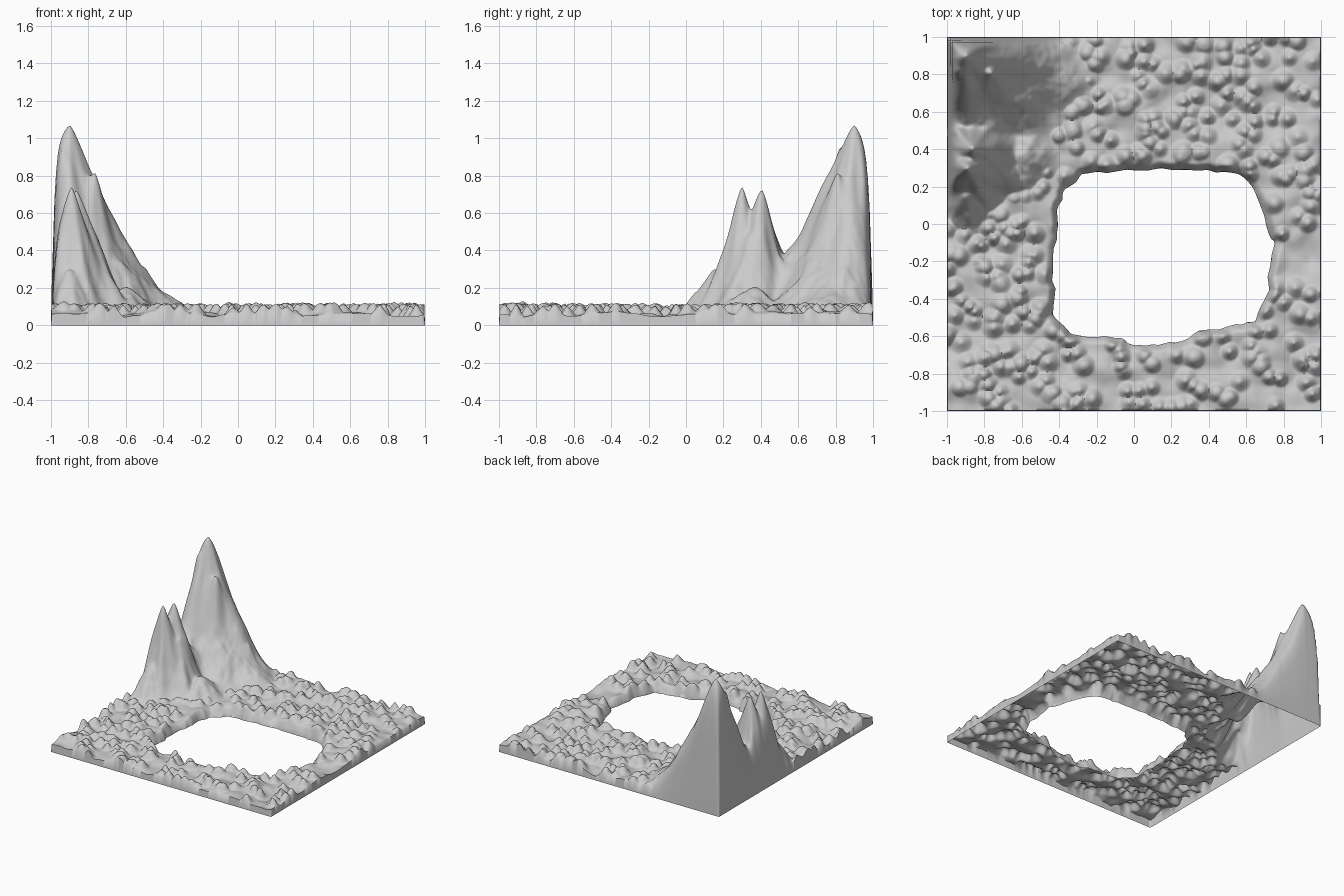
import bpy, bmesh, math, random
from mathutils import Vector, noise, kdtree

if "Cube" in bpy.data.objects:
    bpy.data.objects.remove(bpy.data.objects["Cube"])

random.seed(7)
N = 220                      # grid cells per side

# Lake outline (top view), roughened into a shoreline
SHORE = [(-.42, -.08), (-.41, .06), (-.36, .19), (-.28, .27), (-.1, .28), (.15, .3),
         (.4, .28), (.55, .27), (.65, .18), (.71, 0), (.74, -.1), (.715, -.35),
         (.65, -.52), (.5, -.55), (.35, -.58), (.27, -.62), (.1, -.65), (-.03, -.635),
         (-.1, -.6), (-.3, -.6), (-.36, -.55), (-.42, -.48), (-.44, -.3)]
shore = []
for i, p in enumerate(SHORE):
    a, b = Vector(p), Vector(SHORE[(i + 1) % len(SHORE)])
    for k in range(4):
        q = a.lerp(b, k / 4)
        n = noise.noise_vector((q.x * 17, q.y * 17, 3.3))
        shore.append((q.x + n.x * .022, q.y + n.y * .022))


def shore_info(x, y):
    """Inside flag, distance and nearest shoreline point."""
    inside, best, near = False, 9, None
    px, py = shore[-1]
    for qx, qy in shore:
        if (qy > y) != (py > y) and x < (px - qx) * (y - qy) / (py - qy) + qx:
            inside = not inside
        dx, dy = qx - px, qy - py
        t = max(0, min(1, ((x - px) * dx + (y - py) * dy) / (dx * dx + dy * dy)))
        cx, cy = px + t * dx, py + t * dy
        d = (x - cx) ** 2 + (y - cy) ** 2
        if d < best:
            best, near = d, (cx, cy)
        px, py = qx, qy
    return inside, math.sqrt(best), near


# Mountain peaks: x, y, height, spread
PEAKS = [(-.9, .9, 1.08, .31), (-.765, .81, .81, .15), (-.89, .3, .75, .15),
         (-.865, .405, .735, .16), (-.77, .34, .46, .14), (-.9, .15, .28, .16),
         (-.5, .85, .285, .16), (-.82, .55, .34, .17), (-.62, .66, .3, .16),
         (-.6, .36, .2, .18), (-.94, .82, .9, .14)]


def mountain(x, y):
    if x > 0 or y < -.3:
        return 0
    # warp the ground plan for natural ridges
    n = noise.noise_vector((x * 6, y * 6, 8))
    h = 0
    for i, (px, py, ph, s) in enumerate(PEAKS):
        dx, dy = x - px, y - py
        d, t = math.hypot(dx, dy), math.atan2(dy, dx)
        w = min(1, d / .12)
        dx, dy = dx + n.x * .03 * w, dy + n.y * .03 * w
        d = math.hypot(dx, dy)
        d *= 1 + w * (.06 * math.sin(5 * t + i * 2) + .03 * math.sin(9 * t + i))
        h += (ph * math.exp(-(d / s) ** 1.4)) ** 10
    h = h ** .1
    rough = noise.fractal((x * 8, y * 8, 5), 1.0, 2.0, 3)
    return h + rough * .04 * min(1, h / .3) * max(0, 1 - h)


# Small pointed hillocks over the plain
spots = []
while len(spots) < 300:
    x, y = random.uniform(-1, 1), random.uniform(-1, 1)
    if mountain(x, y) > .17:
        continue
    ins, d, _ = shore_info(x, y)
    if not ins and d > .03:
        spots.append((x, y, random.uniform(.045, .085), random.uniform(.045, .065)))
tree = kdtree.KDTree(len(spots))
for i, s in enumerate(spots):
    tree.insert((s[0], s[1], 0), i)
tree.balance()


def smooth(t):
    t = max(0, min(1, t))
    return t * t * (3 - 2 * t)


def height(x, y, shore_d):
    plain = .06 + .04 * noise.noise((x * 4, y * 4, 1)) + .015 * noise.noise((x * 11, y * 11, 2))
    bump = 0
    for _, i, d in tree.find_range((x, y, 0), .066):
        _, _, amp, r = spots[i]
        if d < r:
            t = math.sqrt((d / r) ** 2 + .01) - .1     # rounded tip
            bump = max(bump, amp * max(0, 1 - t) ** 1.3 - amp * .872 ** 0 * .05)
    z = plain + bump
    if z > .108:
        z = .108 + (z - .108) * .35
    m = mountain(x, y)
    edge = max(0, 1 - max(abs(x), abs(y)))
    m *= 1 - max(0, 1 - edge / .1) ** 6
    # mountain rises out of the plain
    k = smooth((m - .03) / .2)
    z = max(z * (1 - k), m * .97) + z * k * .25
    z *= min(1, edge / .004)                       # outer skirt
    return z * smooth(.3 + shore_d / .04 * .7) if shore_d > .001 else 0


# Terrain sheet with the lake cut out
bm = bmesh.new()
bmesh.ops.create_grid(bm, x_segments=N, y_segments=N, size=1)
inner = set()
for v in bm.verts:
    # pull the second row close to the border so the skirt stands upright
    for ax in (0, 1):
        if 1 - 2.5 / N < abs(v.co[ax]) < 1 - 1 / N:
            v.co[ax] = math.copysign(.996, v.co[ax])
    x, y = v.co.x, v.co.y
    ins, d, near = False, 1, None
    if -.56 < x < .86 and -.77 < y < .43:
        ins, d, near = shore_info(x, y)
    if ins:
        inner.add(v)
        v.co = (*near, 0)
    else:
        v.co.z = height(x, y, d)
bmesh.ops.delete(bm, geom=[f for f in bm.faces if all(v in inner for v in f.verts)],
                 context='FACES')
bmesh.ops.dissolve_degenerate(bm, dist=1e-5, edges=bm.edges)
mesh = bpy.data.meshes.new("terrain")
bm.to_mesh(mesh)
bm.free()
terrain = bpy.data.objects.new("terrain", mesh)
bpy.context.collection.objects.link(terrain)
bpy.context.view_layer.objects.active = terrain
terrain.select_set(True)
bpy.ops.object.shade_smooth_by_angle(angle=math.radians(75))
